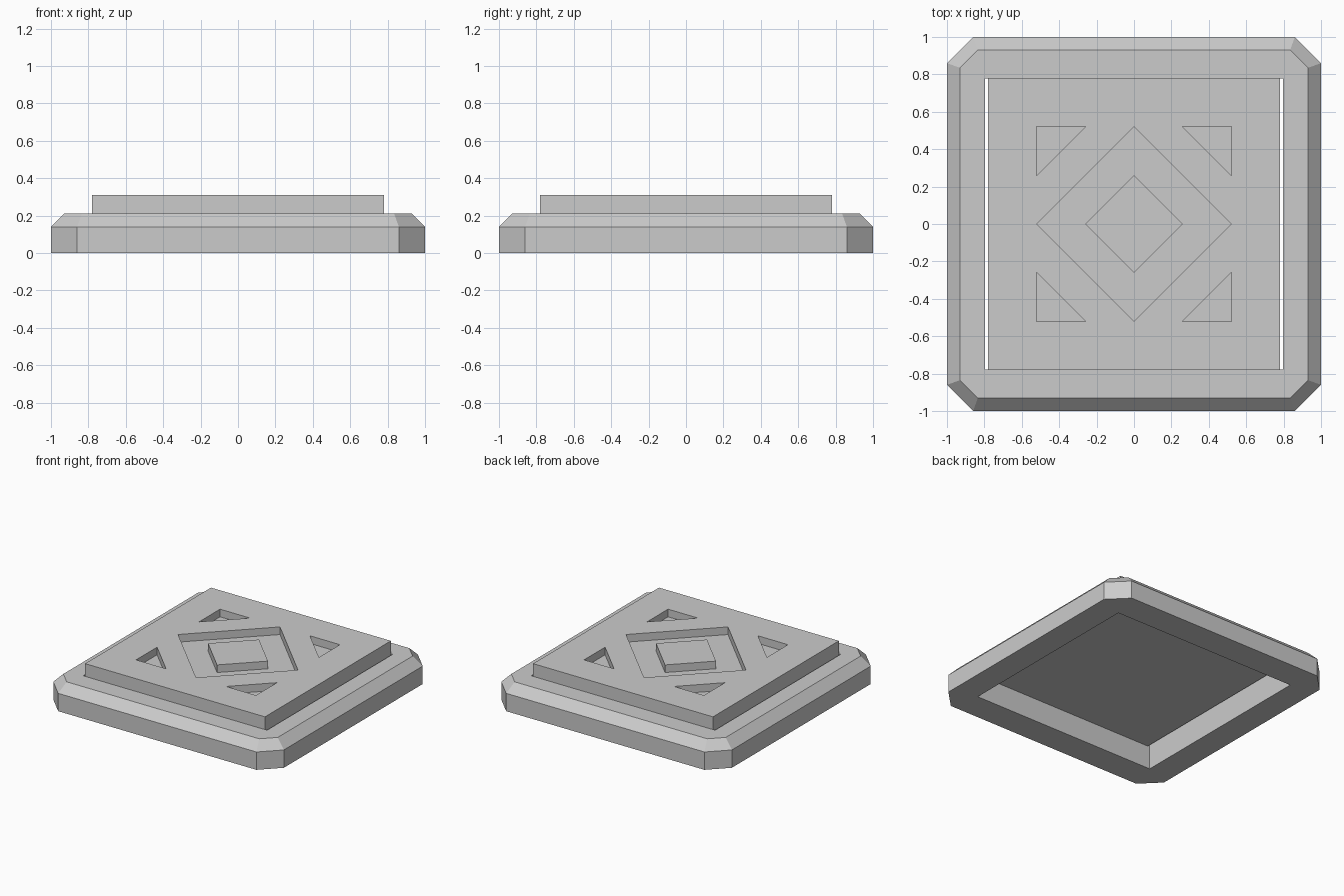
import bpy, bmesh

if "Cube" in bpy.data.objects:
    bpy.data.objects.remove(bpy.data.objects["Cube"])


def loft(name, rings):
    """Closed solid through (outline, z) rings, outlines anticlockwise."""
    bm = bmesh.new()
    loops = [[bm.verts.new((x, y, z)) for x, y in pts] for pts, z in rings]
    for a, b in zip(loops, loops[1:]):
        n = len(a)
        for i in range(n):
            j = (i + 1) % n
            bm.faces.new((a[i], a[j], b[j], b[i]))
    bm.faces.new(loops[0][::-1])
    bm.faces.new(loops[-1])
    bmesh.ops.recalc_face_normals(bm, faces=bm.faces)
    mesh = bpy.data.meshes.new(name)
    bm.to_mesh(mesh)
    bm.free()
    obj = bpy.data.objects.new(name, mesh)
    bpy.context.collection.objects.link(obj)
    return obj


def cut(target, cutter):
    """Subtract the cutter, bake the result and remove the cutter."""
    cutter.hide_render = True
    mod = target.modifiers.new("cut", 'BOOLEAN')
    mod.operation = 'DIFFERENCE'
    mod.solver = 'EXACT'
    mod.object = cutter
    bpy.context.view_layer.objects.active = target
    bpy.ops.object.modifier_apply(modifier=mod.name)
    bpy.data.objects.remove(cutter)


def octagon(r, c):
    return [(c, -r), (r, -c), (r, c), (c, r), (-c, r), (-r, c), (-r, -c), (-c, -r)]


def rect(x, y):
    return [(-x, -y), (x, -y), (x, y), (-x, y)]


def diamond(r):
    return [(r, 0), (0, r), (-r, 0), (0, -r)]


TOP, FLOOR = 0.31, 0.25

# outer frame with chamfered corners and upper edge, open in the middle
frame = loft("frame", [(octagon(1.0, 0.86), 0), (octagon(1.0, 0.86), 0.14),
                       (octagon(0.93, 0.835), 0.21)])
cut(frame, loft("frame_cutter", [(rect(0.797, 0.777), -0.1), (rect(0.797, 0.777), 0.4)]))

# raised panel, with a narrow gap to the frame on the left and right
panel = loft("panel", [(rect(0.78, 0.78), 0.18), (rect(0.78, 0.78), TOP)])

# diamond recess and four corner triangle recesses
recesses = [diamond(0.52)]
for sx in (-1, 1):
    for sy in (-1, 1):
        tri = [(0.52 * sx, 0.52 * sy), (0.26 * sx, 0.52 * sy), (0.52 * sx, 0.26 * sy)]
        recesses.append(tri)
for pts in recesses:
    cut(panel, loft("recess_cutter", [(pts, FLOOR), (pts, TOP + 0.1)]))

# raised diamond in the middle of the recess
loft("centre_diamond", [(diamond(0.26), FLOOR), (diamond(0.26), TOP)])
